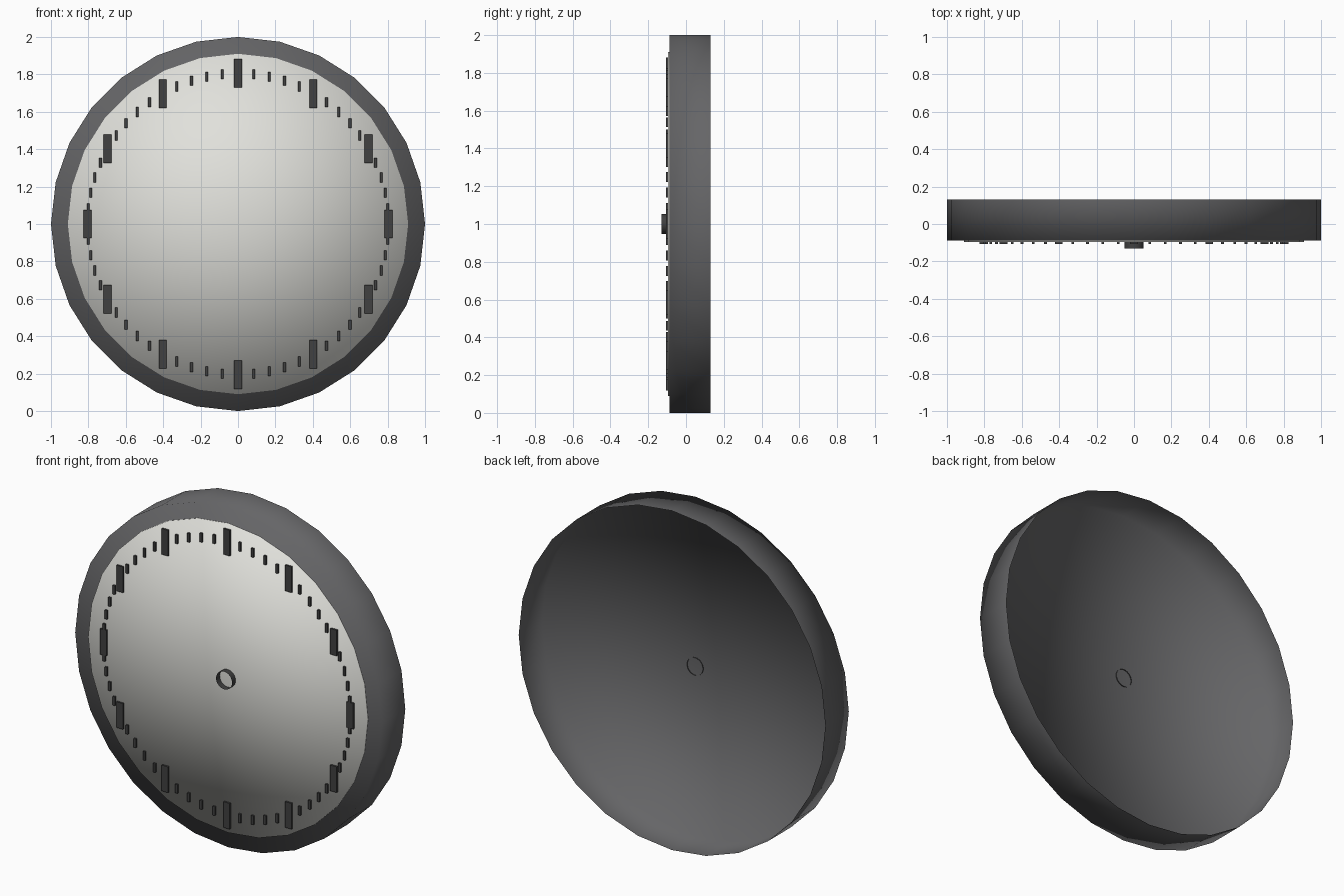
import bpy, bmesh
from math import sin, cos, tau
from mathutils import Matrix, Vector

cube = bpy.data.objects.get("Cube")
if cube:
    bpy.data.objects.remove(cube, do_unlink=True)

SIDES = 28
CENTRE_Z = 1.0


def material(name, colour):
    mat = bpy.data.materials.new(name)
    mat.use_nodes = True
    mat.diffuse_color = (*colour, 1)
    mat.node_tree.nodes["Principled BSDF"].inputs["Base Color"].default_value = (*colour, 1)
    return mat


def finish(name, bm, mat, smooth):
    mesh = bpy.data.meshes.new(name)
    bm.to_mesh(mesh)
    bm.free()
    mesh.materials.append(mat)
    for poly in mesh.polygons:
        poly.use_smooth = smooth
    obj = bpy.data.objects.new(name, mesh)
    bpy.context.collection.objects.link(obj)
    return obj


def shell(name, radius, front, back, mat, capped=True):
    """Open-backed cylinder along y, with an optional fan cap at the front."""
    bm = bmesh.new()
    rings = []
    for y in (front, back):
        rings.append([bm.verts.new((radius * sin(tau * i / SIDES), y,
                                    CENTRE_Z + radius * cos(tau * i / SIDES)))
                      for i in range(SIDES)])
    near, far = rings
    hub = bm.verts.new((0, front, CENTRE_Z)) if capped else None
    for i in range(SIDES):
        j = (i + 1) % SIDES
        bm.faces.new((near[i], far[i], far[j], near[j]))
        if capped:
            bm.faces.new((hub, near[i], near[j]))
    bmesh.ops.recalc_face_normals(bm, faces=bm.faces)
    # Make sure the walls face outwards
    wall = next(f for f in bm.faces if len(f.verts) == 4)
    mid = wall.calc_center_median()
    if wall.normal.dot(Vector((mid.x, 0, mid.z - CENTRE_Z))) < 0:
        bmesh.ops.reverse_faces(bm, faces=bm.faces)
    return finish(name, bm, mat, True)


def marks(name, steps, size, mat):
    """Upright blocks spaced around the dial."""
    bm = bmesh.new()
    for step in steps:
        a = tau * step / 60
        place = Matrix.Translation((0.805 * sin(a), -0.101, CENTRE_Z + 0.805 * cos(a)))
        bmesh.ops.create_cube(bm, size=1, matrix=place @ Matrix.Diagonal((*size, 1)))
    return finish(name, bm, mat, False)


case_grey = material("case grey", (0.13, 0.13, 0.135))
dial_white = material("dial off white", (0.75, 0.75, 0.71))
mark_dark = material("mark charcoal", (0.052, 0.052, 0.052))

# Hollow case and the raised dial on its front
shell("case", 1.0, -0.088, 0.13, case_grey)
shell("dial", 0.91, -0.096, -0.0885, dial_white)

# Open tube at the centre
shell("centre_pin", 0.052, -0.13, -0.083, mark_dark, capped=False)

# Hour and minute marks
marks("hour_marks", range(0, 60, 5), (0.042, 0.012, 0.152), mark_dark)
marks("minute_marks", [i for i in range(60) if i % 5], (0.015, 0.012, 0.052), mark_dark)
